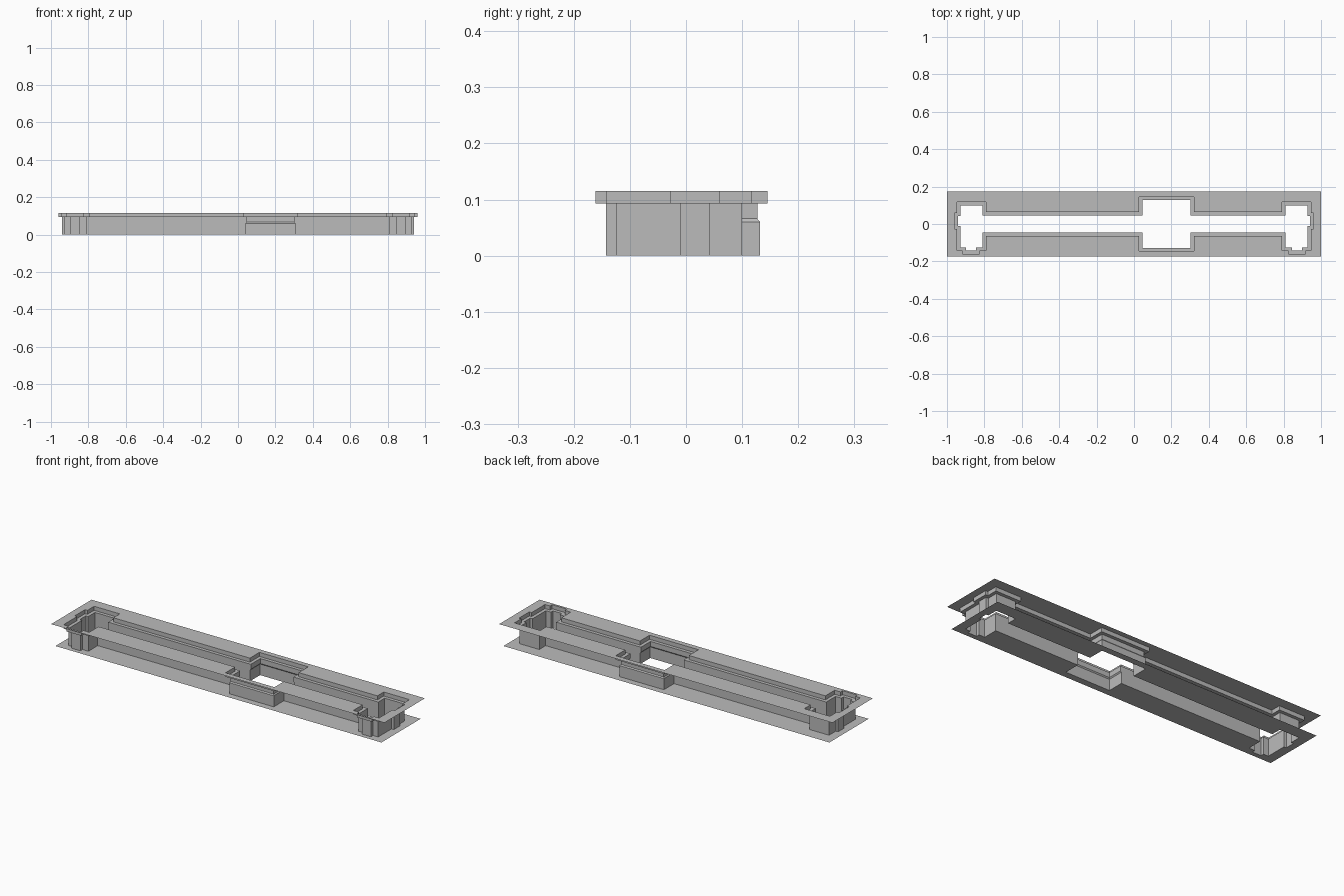
import bpy, bmesh

cube = bpy.data.objects.get("Cube")
if cube:
    bpy.data.objects.remove(cube, do_unlink=True)

# One plain grey for the whole tray
grey = bpy.data.materials.new("plain_grey")
grey.use_nodes = True
colour = (0.5, 0.5, 0.5, 1)
grey.diffuse_color = colour
grey.node_tree.nodes["Principled BSDF"].inputs["Base Color"].default_value = colour

RIM = 0.018          # width of the ledge around the opening
DRAFT = 0.005        # extra size of the lower part of the centre pocket
FLOOR, STEP_LOW, STEP_HIGH, LEDGE, TOP = 0, 0.06, 0.066, 0.093, 0.115


def opening(o=0.0, p=0.0):
    """Counter-clockwise outline, grown by o; the centre pocket grows p more."""
    e = o + p
    slot, near = 0.045 + o, 0.81 - o
    main_x, tab_x = 0.928 + o, 0.942 + o
    back, front, notch = 0.1 + o, -0.125 - o, -0.143 - o
    tab_a, tab_b = -0.01 - o, 0.042 + o
    # End pocket with a notch at the front and a tab at the end
    end = [(near, -slot), (near, front), (0.845 - o, front), (0.845 - o, notch),
           (0.898 + o, notch), (0.898 + o, front), (main_x, front),
           (main_x, tab_a), (tab_x, tab_a), (tab_x, tab_b), (main_x, tab_b),
           (main_x, back), (near, back), (near, slot)]
    left, right, depth = 0.045 - e, 0.302 + e, 0.127 + e
    pocket = [(right, slot), (right, depth), (left, depth), (left, slot)]
    mirrored_end = [(-x, y) for x, y in reversed(end)]
    front_pocket = [(x, -y) for x, y in reversed(pocket)]
    return end + pocket + mirrored_end + front_pocket


def finish(name, bm):
    mesh = bpy.data.meshes.new(name)
    bm.to_mesh(mesh)
    bm.free()
    mesh.materials.append(grey)
    obj = bpy.data.objects.new(name, mesh)
    bpy.context.collection.objects.link(obj)


def add_ring(bm, points, z):
    return [bm.verts.new((x, y, z)) for x, y in points]


def wall(name, levels):
    """Skin joining a stack of (outline, height) rings, facing the opening."""
    bm = bmesh.new()
    rings = [add_ring(bm, pts, z) for pts, z in levels]
    for a, b in zip(rings, rings[1:]):
        for i in range(len(a)):
            j = (i + 1) % len(a)
            bm.faces.new((a[i], b[i], b[j], a[j]))
    finish(name, bm)


def plate(name, hx, hy, hole, z):
    """Flat sheet with the opening cut through it."""
    bm = bmesh.new()
    border = [(-hx, -hy), (hx, -hy), (hx, hy), (-hx, hy)]
    for points in (border, hole):
        ring = add_ring(bm, points, z)
        for i, v in enumerate(ring):
            bm.edges.new((v, ring[(i + 1) % len(ring)]))
    bmesh.ops.triangle_fill(bm, use_beauty=True, edges=bm.edges[:], normal=(0, 0, 1))
    for f in bm.faces:
        f.normal_update()
        if f.normal.z < 0:
            f.normal_flip()
    finish(name, bm)


# Sheets
plate("base_plate", 0.978, 0.168, opening(0, DRAFT), FLOOR)
plate("top_plate", 1.0, 0.1735, opening(RIM), TOP)

# Deep wall with the stepped centre pocket
wall("recess_wall", [(opening(0, DRAFT), FLOOR), (opening(0, DRAFT), STEP_LOW),
                     (opening(), STEP_HIGH), (opening(), LEDGE)])

# Ledge and shallow upper wall
wall("rim_ledge", [(opening(), LEDGE), (opening(RIM), LEDGE), (opening(RIM), TOP)])
